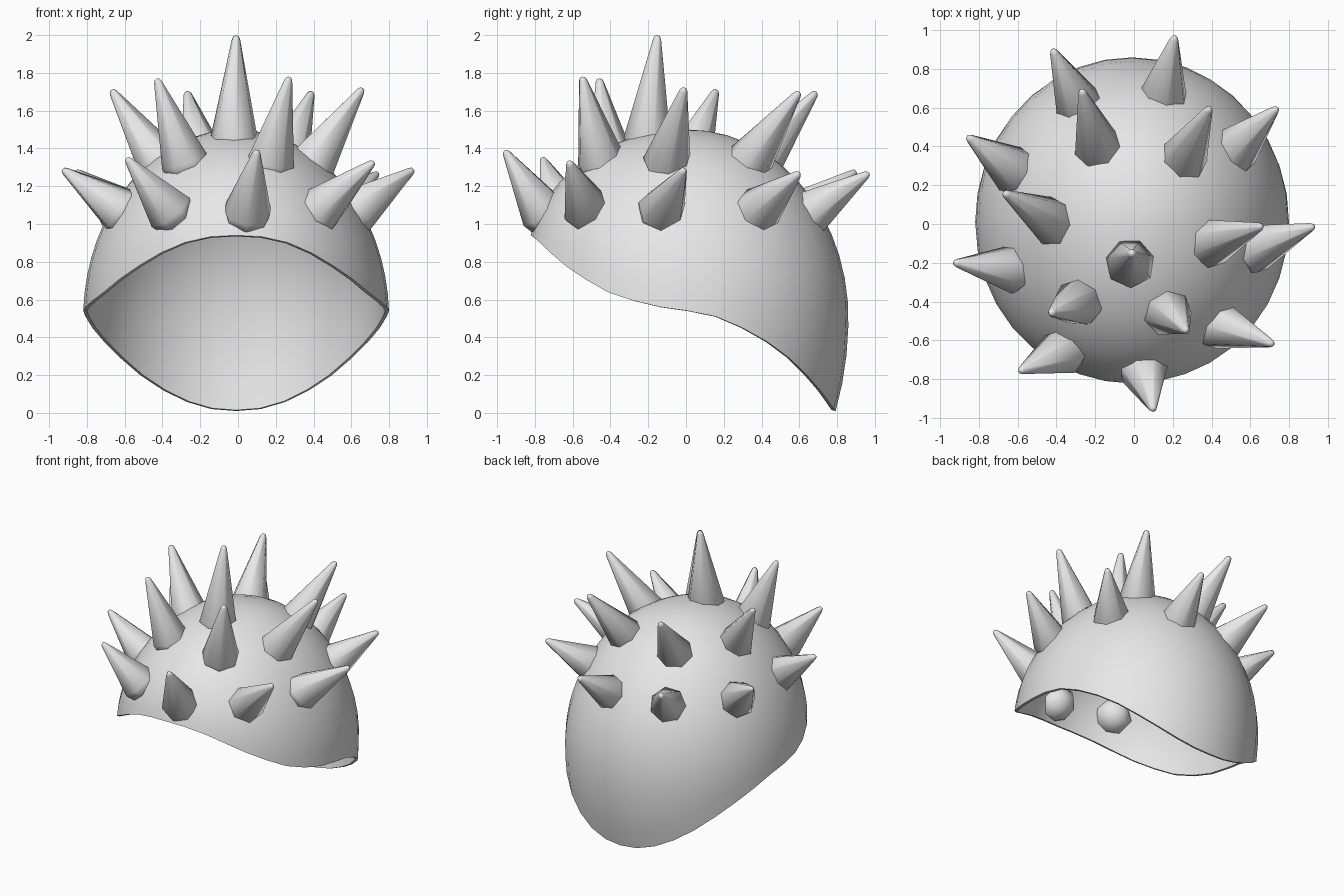
import bpy, bmesh, math
from mathutils import Vector, Matrix

if "Cube" in bpy.data.objects:
    bpy.data.objects.remove(bpy.data.objects["Cube"])

grey = bpy.data.materials.new("light_grey")
grey.diffuse_color = (0.8, 0.8, 0.8, 1)
grey.use_nodes = True
grey.node_tree.nodes["Principled BSDF"].inputs["Base Color"].default_value = grey.diffuse_color


def grid_object(name, rings, matrix=Matrix()):
    """Skin a list of closed rings; collapsed rings become poles."""
    bm = bmesh.new()
    rows = [[bm.verts.new(p) for p in ring] for ring in rings]
    n = len(rows[0])
    for low, high in zip(rows, rows[1:]):
        for j in range(n):
            k = (j + 1) % n
            bm.faces.new((low[j], low[k], high[k], high[j]))
    bmesh.ops.remove_doubles(bm, verts=bm.verts, dist=0.0005)
    for f in bm.faces:
        f.smooth = True
    mesh = bpy.data.meshes.new(name)
    bm.to_mesh(mesh)
    bm.free()
    mesh.materials.append(grey)
    ob = bpy.data.objects.new(name, mesh)
    ob.matrix_world = matrix
    bpy.context.collection.objects.link(ob)
    return ob


# Height of the shell's rim from front (-1) to back (1)
RIM = [(-1, .94), (-.97, .925), (-.83, .82), (-.71, .74), (-.48, .63), (-.25, .57),
       (0, .54), (.16, .515), (.33, .455), (.5, .375), (.65, .285), (.81, .165),
       (.92, .075), (.97, .03), (1, .01)]


def rim_height(u):
    for (a, za), (b, zb) in zip(RIM, RIM[1:]):
        if u <= b:
            return za + (zb - za) * (u - a) / (b - a)
    return RIM[-1][1]


# Domed shell, raised at the front and hanging low at the back
SEGS, RINGS = 36, 16


def shell_point(j, t):
    a = 2 * math.pi * j / SEGS
    u = math.sin(a)
    c = .5 + .3 * max(0, -u) ** 2          # height of the widest level
    up, down = 1.5 - c, 1.25
    d = rim_height(u) - c
    phi_rim = math.asin(d / (up if d > 0 else down))
    phi = phi_rim + (math.pi / 2 - phi_rim) * t
    s = math.sin(phi)
    z = c + s * (up if s > 0 else down)
    return (-.01 + .81 * math.cos(a) * math.cos(phi),
            .01 + .85 * u * math.cos(phi), z)


shell = grid_object("shell", [[shell_point(j, i / RINGS) for j in range(SEGS)]
                              for i in range(RINGS + 1)])
solid = shell.modifiers.new("thickness", 'SOLIDIFY')
solid.thickness = .02
solid.offset = -1
bpy.context.view_layer.objects.active = shell
shell.select_set(True)
bpy.ops.object.modifier_apply(modifier="thickness")
bpy.ops.object.shade_smooth_by_angle(angle=math.radians(40))
shell.select_set(False)

# Spikes: base centre, tip
SPIKES = [
    # lower row
    ((-.28, .61, 1.06), (-.42, .90, 1.28)), ((.15, .65, 1.05), (.21, .97, 1.27)),
    ((.52, .38, 1.07), (.74, .60, 1.27)), ((-.62, .28, 1.07), (-.86, .45, 1.28)),
    ((.62, -.13, 1.07), (.93, -.01, 1.29)), ((-.62, -.23, 1.07), (-.93, -.20, 1.29)),
    ((.43, -.52, 1.07), (.72, -.62, 1.33)), ((-.36, -.65, 1.07), (-.59, -.76, 1.35)),
    ((.05, -.75, 1.06), (.10, -.96, 1.39)),
    # upper row
    ((-.18, .38, 1.32), (-.27, .69, 1.70)), ((.25, .33, 1.32), (.39, .60, 1.70)),
    ((-.41, .01, 1.32), (-.67, .16, 1.71)), ((.39, -.10, 1.32), (.66, -.01, 1.72)),
    ((-.28, -.40, 1.33), (-.43, -.46, 1.77)), ((.17, -.45, 1.33), (.27, -.55, 1.78)),
    # crown
    ((-.02, -.20, 1.45), (-.01, -.15, 2.0)),
]
SIDES = 7
for n, (base, tip) in enumerate(SPIKES, 1):
    base, tip = Vector(base), Vector(tip)
    axis = tip - base
    length = axis.length
    # rounded root, straight cone, blunt tip
    profile = [(0, -.11), (.07, -.09), (.113, -.05), (.13, 0),
               (.022, length - .02), (.014, length - .005), (0, length)]
    rings = [[(r * math.cos(2 * math.pi * j / SIDES), r * math.sin(2 * math.pi * j / SIDES), h)
              for j in range(SIDES)] for r, h in profile]
    turn = axis.to_track_quat('Z', 'Y').to_matrix().to_4x4()
    grid_object(f"spike_{n:02d}", rings, Matrix.Translation(base) @ turn)
